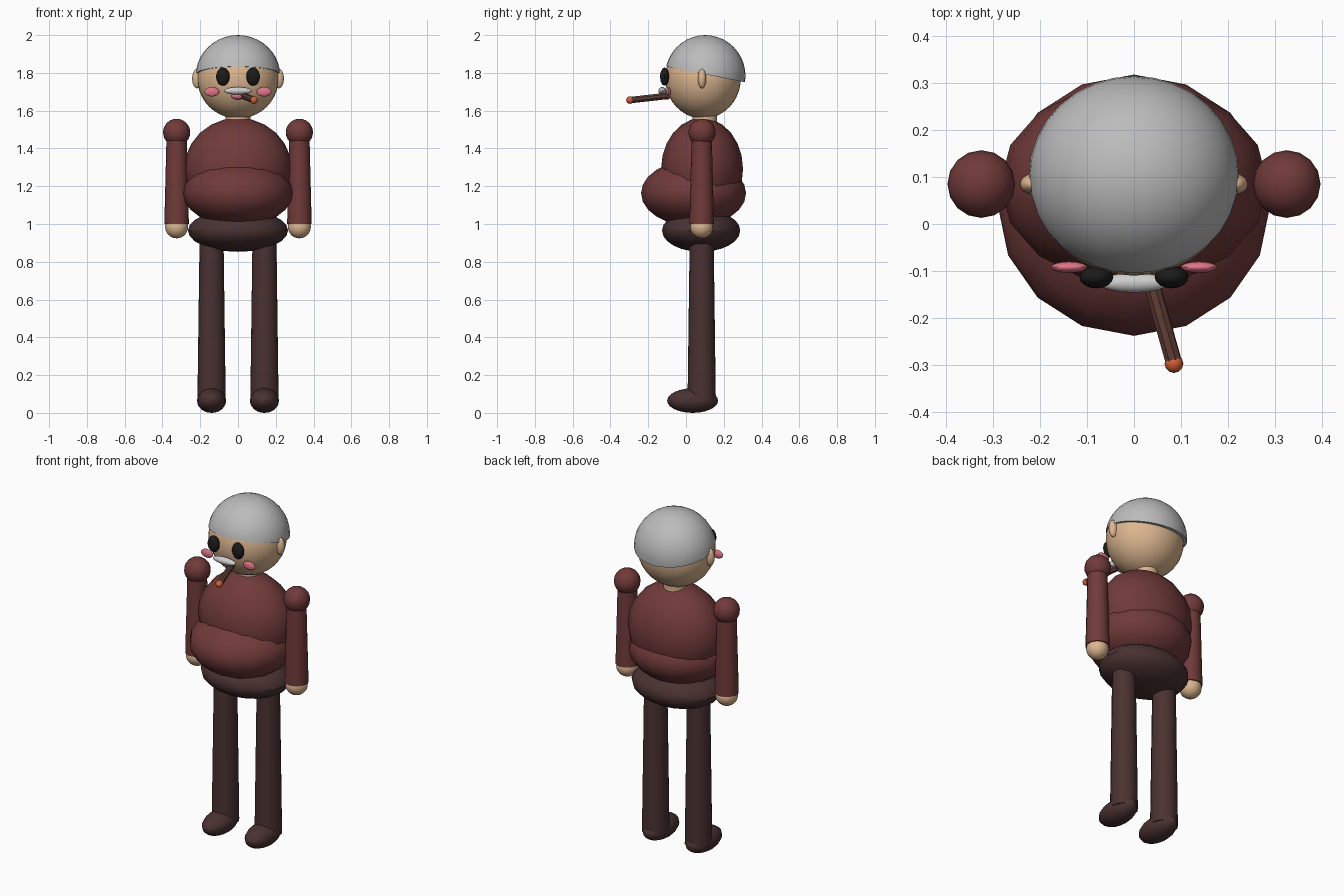
import bpy, bmesh
from mathutils import Vector, Matrix

if "Cube" in bpy.data.objects:
    bpy.data.objects.remove(bpy.data.objects["Cube"])


def mat(name, r, g, b):
    m = bpy.data.materials.new(name)
    m.diffuse_color = (r, g, b, 1)
    m.use_nodes = True
    m.node_tree.nodes["Principled BSDF"].inputs["Base Color"].default_value = m.diffuse_color
    return m


SKIN = mat("skin", 0.72, 0.47, 0.28)
HAIR = mat("grey hair", 0.50, 0.50, 0.50)
WHISKER = mat("pale whiskers", 0.62, 0.62, 0.62)
KNIT = mat("maroon knit", 0.165, 0.042, 0.042)
TROUSER = mat("dark brown cloth", 0.068, 0.031, 0.031)
BLACK = mat("eye black", 0.011, 0.011, 0.011)
PINK = mat("blush pink", 0.75, 0.18, 0.25)
BROWN = mat("tobacco brown", 0.127, 0.052, 0.038)
EMBER = mat("ember orange", 0.66, 0.115, 0.035)


def finish(name, bm, material, smooth=True):
    me = bpy.data.meshes.new(name)
    bm.to_mesh(me)
    bm.free()
    me.materials.append(material)
    for p in me.polygons:
        p.use_smooth = smooth
    ob = bpy.data.objects.new(name, me)
    bpy.context.collection.objects.link(ob)
    if smooth:
        bpy.ops.object.select_all(action='DESELECT')
        ob.select_set(True)
        bpy.context.view_layer.objects.active = ob
        bpy.ops.object.shade_smooth_by_angle()
    return ob


def ball(name, c, r, material, seg=16, rings=12, cut=None):
    """Ellipsoid, optionally keeping only what lies above a plane (point, normal)."""
    bm = bmesh.new()
    bmesh.ops.create_uvsphere(bm, u_segments=seg, v_segments=rings, radius=1)
    bm.transform(Matrix.Translation(c) @ Matrix.Diagonal((*r, 1)))
    if cut:
        geom = bm.verts[:] + bm.edges[:] + bm.faces[:]
        res = bmesh.ops.bisect_plane(bm, geom=geom, plane_co=cut[0],
                                     plane_no=cut[1], clear_inner=True)
        rim = [e for e in res["geom_cut"] if isinstance(e, bmesh.types.BMEdge)]
        bmesh.ops.contextual_create(bm, geom=rim)
    return finish(name, bm, material)


def rod(name, a, b, ra, rb, material, seg=16, smooth=True):
    """Tapered cylinder from point a to point b."""
    a, b = Vector(a), Vector(b)
    bm = bmesh.new()
    bmesh.ops.create_cone(bm, cap_ends=True, segments=seg, radius1=ra,
                          radius2=rb, depth=(b - a).length)
    q = Vector((0, 0, 1)).rotation_difference(b - a)
    bm.transform(Matrix.Translation((a + b) / 2) @ q.to_matrix().to_4x4())
    return finish(name, bm, material, smooth)


# Head, hair cap and neck
ball("head", (0, 0.09, 1.77), (0.215, 0.20, 0.212), SKIN, 32, 20)
ball("hair_cap", (0, 0.102, 1.784), (0.224, 0.213, 0.216), HAIR, 32, 20,
     cut=(Vector((0, 0.1, 1.793)), Vector((0, 0.2, 1)).normalized()))
rod("neck", (0, 0.10, 1.46), (0, 0.10, 1.62), 0.065, 0.065, SKIN)

# Torso
ball("chest", (0, 0.085, 1.29), (0.285, 0.217, 0.272), KNIT)
ball("belly", (0, 0.04, 1.163), (0.29, 0.278, 0.175), KNIT)
ball("hips", (0, 0.08, 0.965), (0.265, 0.207, 0.112), TROUSER)

# Paired parts
for side, s in (("left", 1), ("right", -1)):
    ball(side + "_shoulder", (s * 0.325, 0.085, 1.485), (0.072,) * 3, KNIT)
    rod(side + "_arm", (s * 0.325, 0.083, 1.0), (s * 0.325, 0.083, 1.485),
        0.065, 0.053, KNIT)
    ball(side + "_hand", (s * 0.325, 0.083, 0.985), (0.061,) * 3, SKIN)
    rod(side + "_leg", (s * 0.14, 0.083, 0.06), (s * 0.14, 0.083, 0.96),
        0.075, 0.063, TROUSER)
    ball(side + "_shoe", (s * 0.14, 0.035, 0.065), (0.077, 0.135, 0.065), TROUSER)
    ball(side + "_ear", (s * 0.216, 0.085, 1.77), (0.027, 0.022, 0.052), SKIN)
    ball(side + "_eye", (s * 0.08, -0.113, 1.78), (0.036, 0.024, 0.048), BLACK)
    ball(side + "_cheek", (s * 0.138, -0.092, 1.70), (0.039, 0.012, 0.025), PINK)

# Moustache, lips and cigar
ball("moustache", (0, -0.125, 1.705), (0.075, 0.021, 0.02), WHISKER)
ball("lips", (0, -0.10, 1.678), (0.036, 0.02, 0.019), PINK)
rod("cigar", (0.03, -0.10, 1.678), (0.085, -0.295, 1.656), 0.018, 0.018,
    BROWN, seg=8, smooth=False)
ball("cigar_ember", (0.085, -0.297, 1.656), (0.02,) * 3, EMBER, 12, 8)
